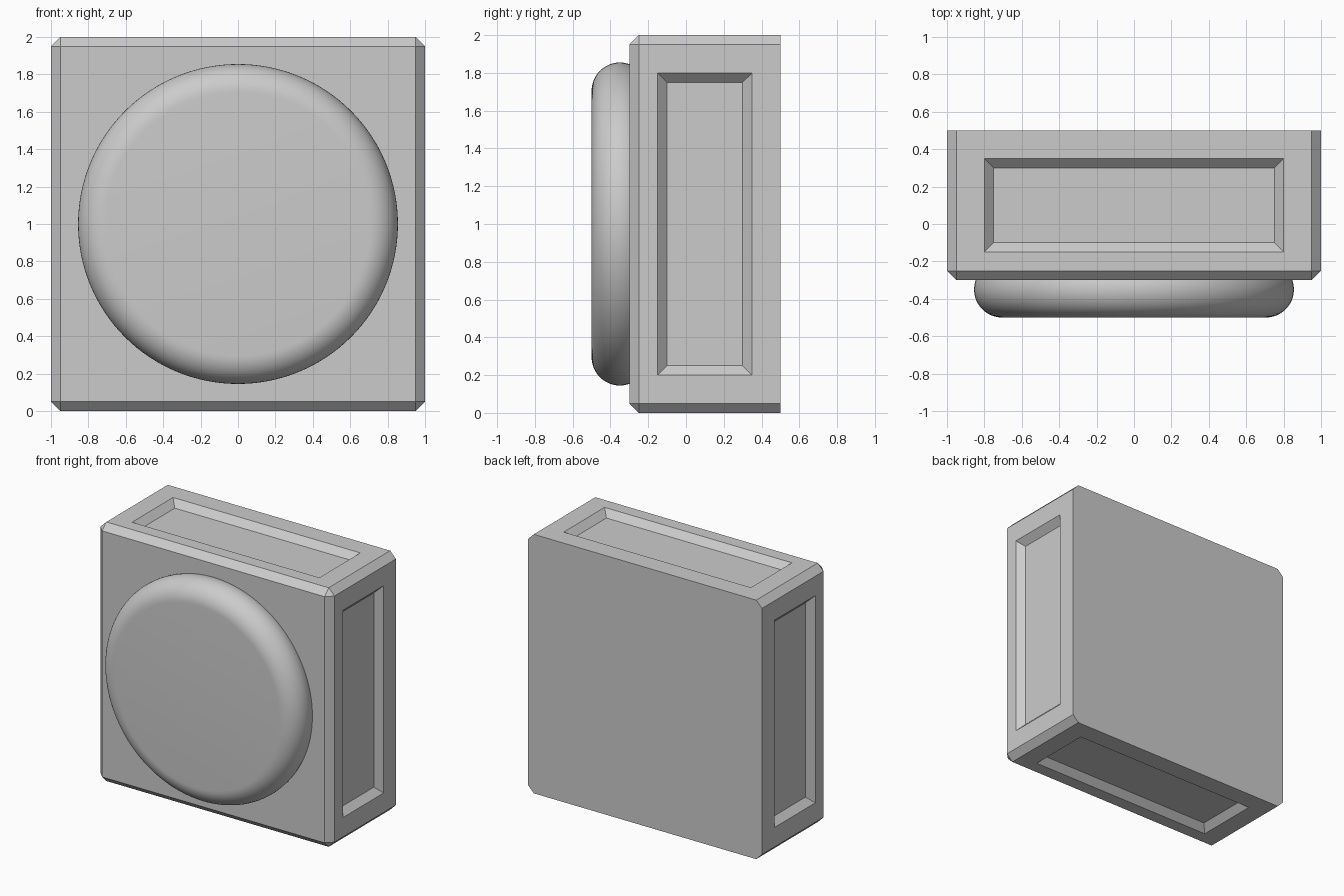
import bpy, bmesh
from math import copysign, cos, sin, pi
from mathutils import Matrix, Vector

default = bpy.data.objects.get("Cube")
if default:
    bpy.data.objects.remove(default, do_unlink=True)


def add_object(name, bm):
    bmesh.ops.recalc_face_normals(bm, faces=bm.faces[:])
    mesh = bpy.data.meshes.new(name)
    bm.to_mesh(mesh)
    bm.free()
    obj = bpy.data.objects.new(name, mesh)
    bpy.context.collection.objects.link(obj)
    obj.location.z = 1
    return obj


def build_body():
    # Box, with every edge chamfered except those around the flat back
    bm = bmesh.new()
    bmesh.ops.create_cube(bm, size=2)
    for v in bm.verts:
        v.co.y = 0.5 if v.co.y > 0 else -0.3
    edges = [e for e in bm.edges if any(v.co.y < 0 for v in e.verts)]
    bmesh.ops.bevel(bm, geom=edges, offset=0.05, segments=1,
                    affect='EDGES', profile=0.5)
    bm.normal_update()

    # Rectangular recess with sloping walls on each of the four sides
    sides = [f for f in bm.faces
             if max(abs(f.normal.x), abs(f.normal.z)) > 0.99]
    bmesh.ops.inset_individual(bm, faces=sides, thickness=0.1,
                               use_even_offset=True)
    for f in sides:
        axis = 2 if abs(f.normal.x) > 0.99 else 0
        middle = f.calc_center_median().y
        for v in f.verts:
            v.co.y = 0.35 if v.co.y > middle else -0.15
            v.co[axis] = copysign(0.8, v.co[axis])
    bm.normal_update()
    bmesh.ops.inset_individual(bm, faces=sides, thickness=0.05, depth=-0.05,
                               use_even_offset=True)
    return add_object("body", bm)


def build_front_disc(radius=0.855, fillet=0.15, steps=24, segments=128):
    # Lathed profile: flat face, rounded rim, back end buried in the body
    bm = bmesh.new()
    points = [Vector((0, -0.5, 0))]
    for i in range(steps + 1):
        a = pi * i / steps
        points.append(Vector((radius - fillet + fillet * sin(a),
                              -0.35 - fillet * cos(a), 0)))
    points.append(Vector((0, -0.2, 0)))
    verts = [bm.verts.new(p) for p in points]
    edges = [bm.edges.new(pair) for pair in zip(verts, verts[1:])]
    bmesh.ops.spin(bm, geom=verts + edges, cent=(0, 0, 0), axis=(0, 1, 0),
                   angle=2 * pi, steps=segments)
    bmesh.ops.remove_doubles(bm, verts=bm.verts[:], dist=0.0001)
    disc = add_object("front_disc", bm)
    disc.data.shade_smooth()
    return disc


build_body()
build_front_disc()
